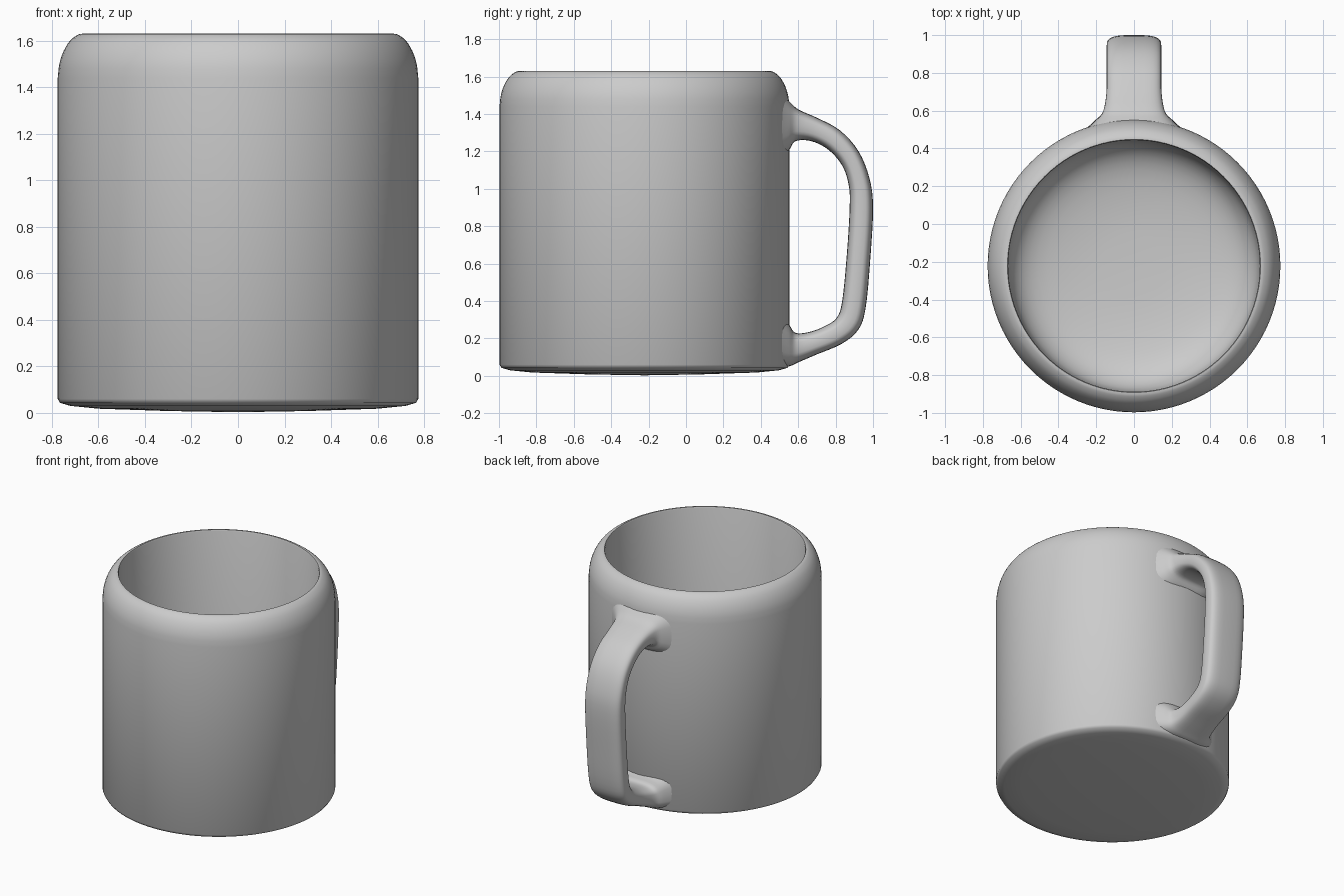
import bpy, bmesh, math
from mathutils import Vector

if "Cube" in bpy.data.objects:
    bpy.data.objects.remove(bpy.data.objects["Cube"])


def spline(points, steps):
    """Catmull-Rom interpolation of equally sized tuples."""
    p = [Vector(q) for q in points]
    p = [2 * p[0] - p[1]] + p + [2 * p[-1] - p[-2]]
    out = []
    for a, b, c, d in zip(p, p[1:], p[2:], p[3:]):
        for i in range(steps):
            t = i / steps
            out.append(0.5 * (2 * b + (c - a) * t + (2 * a - 5 * b + 4 * c - d) * t ** 2
                              + (3 * b - a - 3 * c + d) * t ** 3))
    return out + [p[-2]]


def skin(name, rings, cap):
    """Bridge closed rings of points into one smooth mesh."""
    bm = bmesh.new()
    rows = [[bm.verts.new(co) for co in ring] for ring in rings]
    n = len(rows[0])
    for a, b in zip(rows, rows[1:]):
        for i in range(n):
            j = (i + 1) % n
            bm.faces.new((a[i], a[j], b[j], b[i]))
    if cap:
        bm.faces.new(rows[0])
        bm.faces.new(rows[-1])
    bmesh.ops.remove_doubles(bm, verts=bm.verts, dist=1e-5)
    bmesh.ops.recalc_face_normals(bm, faces=bm.faces)
    mesh = bpy.data.meshes.new(name)
    bm.to_mesh(mesh)
    bm.free()
    obj = bpy.data.objects.new(name, mesh)
    bpy.context.collection.objects.link(obj)
    bpy.ops.object.select_all(action='DESELECT')
    obj.select_set(True)
    bpy.context.view_layer.objects.active = obj
    bpy.ops.object.shade_smooth_by_angle(angle=math.radians(50))
    return obj


# Cup: revolved profile (radius, height), outside then rim then inside
CENTRE_Y = -0.222
outside = [(0, 0.003), (0.3, 0.008), (0.6, 0.018), (0.72, 0.03), (0.765, 0.043), (0.775, 0.06)]
rim = [(0.775, 1.44), (0.768, 1.50), (0.75, 1.555), (0.722, 1.60), (0.69, 1.625), (0.67, 1.63)]
inside = [(0.666, 1.62), (0.666, 0.36), (0.645, 0.26), (0.58, 0.18), (0.46, 0.13), (0.25, 0.10), (0, 0.093)]
profile = outside + spline(rim, 3) + inside[:1] + spline(inside[1:], 3)
SEG = 96
skin("cup_body", [[(r * math.cos(2 * math.pi * i / SEG),
                    CENTRE_Y + r * math.sin(2 * math.pi * i / SEG), z)
                   for i in range(SEG)] for r, z in profile], False)

# Handle: sections (outer y, outer z, inner y, inner z, half width), flared at both roots
sections = [
    (0.49, 1.53, 0.49, 1.15, 0.27),
    (0.545, 1.475, 0.55, 1.205, 0.205),
    (0.60, 1.425, 0.585, 1.255, 0.165),
    (0.70, 1.38, 0.67, 1.255, 0.147),
    (0.82, 1.315, 0.76, 1.21, 0.145),
    (0.92, 1.205, 0.835, 1.125, 0.145),
    (0.98, 1.06, 0.87, 1.02, 0.145),
    (1.0, 0.90, 0.875, 0.90, 0.145),
    (0.985, 0.62, 0.86, 0.65, 0.145),
    (0.96, 0.36, 0.835, 0.40, 0.145),
    (0.92, 0.245, 0.805, 0.31, 0.145),
    (0.83, 0.17, 0.74, 0.265, 0.145),
    (0.70, 0.115, 0.66, 0.235, 0.147),
    (0.60, 0.072, 0.585, 0.23, 0.165),
    (0.55, 0.05, 0.55, 0.275, 0.205),
    (0.49, 0.045, 0.49, 0.33, 0.27),
]


def handle_ring(s, n=32):
    outer, inner = Vector((0, s[0], s[1])), Vector((0, s[2], s[3]))
    mid, half = (outer + inner) / 2, (outer - inner) / 2
    ring = []
    for i in range(n):
        a = 2 * math.pi * i / n
        u, v = (math.copysign(abs(f) ** 0.6, f) for f in (math.cos(a), math.sin(a)))
        ring.append(mid + half * v + Vector((s[4] * u, 0, 0)))
    return ring


skin("handle", [handle_ring(s) for s in spline(sections, 4)], True)
